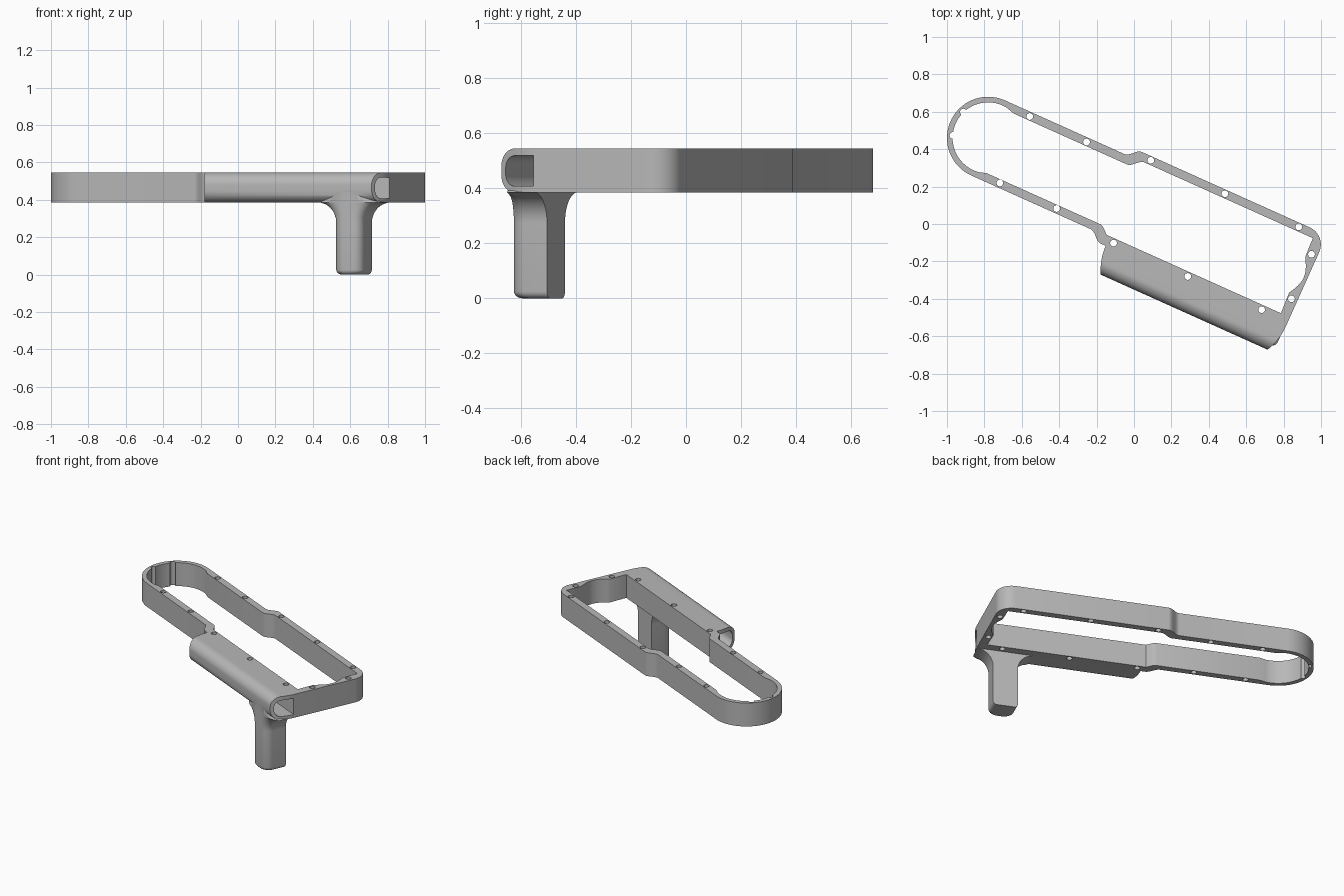
import bpy, bmesh
from math import sin, cos, pi, radians, sqrt
from mathutils import Matrix, Vector

if "Cube" in bpy.data.objects:
    bpy.data.objects.remove(bpy.data.objects["Cube"], do_unlink=True)

LOW, TOP = 0.385, 0.545      # height range of the frame
MID = 0.1                    # centre line of the frame across its width
BACK, FRONT = -0.168, -0.32  # depth range of the handle
TURN = Matrix.Rotation(radians(-24.2), 4, "Z")

grey = bpy.data.materials.new("plain grey")
grey.use_nodes = True
grey.diffuse_color = (0.48, 0.48, 0.48, 1)
grey.node_tree.nodes["Principled BSDF"].inputs["Base Color"].default_value = grey.diffuse_color


def make(name, bm):
    bmesh.ops.recalc_face_normals(bm, faces=bm.faces)
    mesh = bpy.data.meshes.new(name)
    bm.to_mesh(mesh)
    bm.free()
    mesh.materials.append(grey)
    obj = bpy.data.objects.new(name, mesh)
    bpy.context.collection.objects.link(obj)
    return obj


def add_prism(bm, points, shift):
    face = bm.faces.new([bm.verts.new(p) for p in points])
    new = bmesh.ops.extrude_face_region(bm, geom=[face], use_keep_orig=True)["geom"]
    verts = [g for g in new if isinstance(g, bmesh.types.BMVert)]
    bmesh.ops.translate(bm, verts=verts, vec=shift)


def plan_prism(name, outline, low=LOW, top=TOP):
    bm = bmesh.new()
    add_prism(bm, [(u, v, low) for u, v in outline], (0, 0, top - low))
    return make(name, bm)


def long_prism(name, section, start, end):
    bm = bmesh.new()
    add_prism(bm, [(start, v, z) for v, z in section], (end - start, 0, 0))
    return make(name, bm)


def combine(obj, other, operation):
    mod = obj.modifiers.new("combine", "BOOLEAN")
    mod.object, mod.operation, mod.solver = other, operation, "EXACT"
    bpy.context.view_layer.objects.active = obj
    bpy.ops.object.modifier_apply(modifier=mod.name)
    bpy.data.objects.remove(other, do_unlink=True)


def finish(obj):
    obj.data.transform(TURN)
    bpy.ops.object.select_all(action="DESELECT")
    obj.select_set(True)
    bpy.context.view_layer.objects.active = obj
    bpy.ops.object.shade_smooth_by_angle(angle=radians(32))


def arc(cx, cy, rx, ry, a, b, n):
    angles = [radians(a + (b - a) * i / n) for i in range(n + 1)]
    return [(cx + rx * cos(t), cy + ry * sin(t)) for t in angles]


def mirrored(points):
    return [(u, 2 * MID - v) for u, v in reversed(points)]


def step(u, v, width, rise, n=10):
    # soft S-shaped shoulder where the frame widens
    return [(u + width * i / n, v + rise * (1 - cos(pi * i / n)) / 2) for i in range(n + 1)]


# Frame outline, wide part at the right and rounded cap at the left
shoulder = step(-0.2, 0.32, 0.08, 0.0485)
outer = (arc(-0.9, MID, 0.22, 0.22, 270, 90, 40) + shoulder
         + arc(0.865, 0.2685, 0.1, 0.1, 90, 0, 12)
         + [(0.965, BACK)] + mirrored(shoulder))
frame = plan_prism("frame", outer)

# Opening, with a shallow curved recess in the end wall
inner_shoulder = step(-0.165, 0.275, 0.08, 0.048)
recess = [(0.907 + 0.038 * sin(pi * i / 12), 0.215 - 0.21 * i / 12) for i in range(13)]
lower = mirrored(inner_shoulder)
lower = [(u, max(v, -0.113)) for u, v in lower]
inner = ([(-0.83, -0.075)] + arc(-0.9, MID, 0.19, 0.19, 278, 82, 40)
         + [(-0.83, 0.275)] + inner_shoulder
         + [(0.903, 0.323)] + recess + [(0.912, -0.113)] + lower)
combine(frame, plan_prism("opening", inner, 0.3, 0.7), "DIFFERENCE")

# Screw holes
holes = [(u, v) for u in (-0.058, 0.377, 0.81) for v in (0.347, -0.138)]
holes += [(u, v) for u in (-0.744, -0.411) for v in (0.296, -0.094)]
holes += [(0.932, 0.241), (0.932, -0.02), (-1.077, 0.172), (-1.077, 0.035)]
bm = bmesh.new()
for u, v in holes:
    ring = arc(u, v, 0.018, 0.018, 0, 345, 23)
    add_prism(bm, [(x, y, 0.3) for x, y in ring], (0, 0, 0.4))
combine(frame, make("holes", bm), "DIFFERENCE")
finish(frame)


# Handle tube: rounded section trimmed to bowed ends
def tube_section(back, front, low, top, r):
    return ([(back, top)] + arc(front + r, top - r, r, r, 90, 180, 12)
            + arc(front + r, low + r, r, r, 180, 270, 12) + [(back, low)])


handle = long_prism("handle", tube_section(BACK, FRONT, LOW, TOP, 0.065), -0.2, 1.1)
bow = []
for i in range(15):
    v = BACK - 0.16 * i / 14
    bow.append((0.042 * (i / 14) ** 2, v))
trim = ([(-0.09, -0.1)] + [(-0.09 + d, v) for d, v in bow]
        + [(0.965 - d, v) for d, v in reversed(bow)] + [(0.965, -0.1)])
combine(handle, plan_prism("trim", trim, 0.3, 0.7), "INTERSECT")


# Grip: stacked rings, rounded foot and flared neck
def grip_ring(z, flare, inset):
    u0, u1 = 0.70 - flare + inset, 0.86 + flare - inset
    front, r = FRONT + 0.0005 + inset, 0.055
    ru = r + flare
    ring = [(u1, BACK), (u0, BACK)]
    ring += arc(u0 + ru, front + r, ru, r, 180, 270, 10)
    ring += arc(u1 - ru, front + r, ru, r, 270, 360, 10)
    return [Vector((u, v, z)) for u, v in ring]


levels = []
for i in range(6):
    t = pi / 2 * i / 5
    levels.append((0.025 * (1 - cos(t)), 0, 0.025 * (1 - sin(t))))
for i in range(13):
    t = pi / 2 * i / 12 * 0.94
    levels.append((LOW - 0.11 * (1 - sin(t)), 0.11 * (1 - cos(t)), 0))
levels[-1] = (LOW + 0.001, 0.1, 0)
levels.append((0.45, 0.0, 0))

bm = bmesh.new()
rings = [[bm.verts.new(p) for p in grip_ring(*level)] for level in levels]
count = len(rings[0])
for a, b in zip(rings, rings[1:]):
    for i in range(count):
        j = (i + 1) % count
        bm.faces.new((a[i], a[j], b[j], b[i]))
bm.faces.new(rings[0])
bm.faces.new(rings[-1])
combine(handle, make("grip", bm), "UNION")

# Hollow running through the handle
bore = long_prism("bore", tube_section(-0.174, -0.298, 0.408, 0.519, 0.043), -0.3, 1.2)
combine(handle, bore, "DIFFERENCE")
handle.name = "handle_and_grip"
finish(handle)
